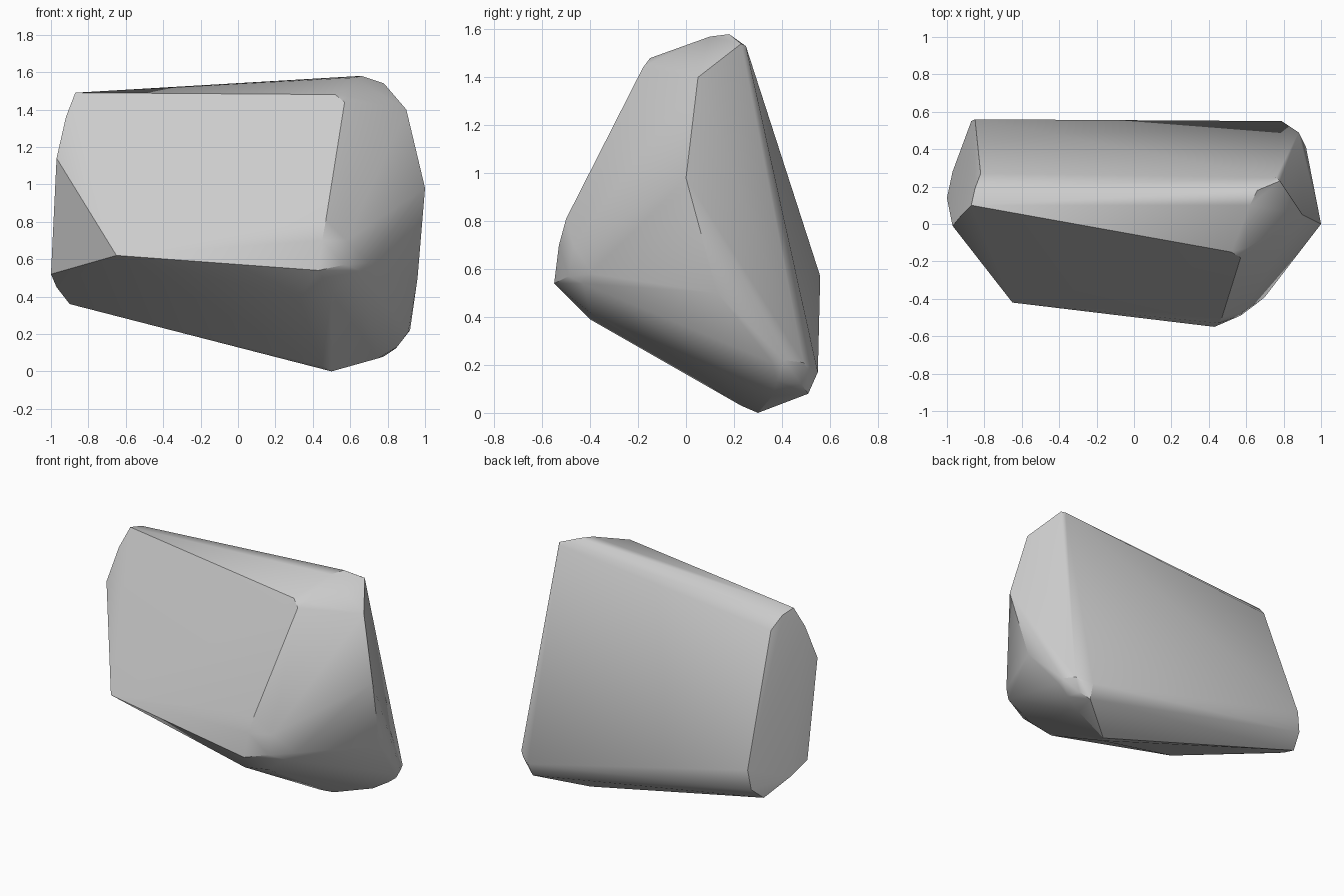
import bpy, bmesh, math

if "Cube" in bpy.data.objects:
    bpy.data.objects.remove(bpy.data.objects["Cube"])

# Corner points of the boulder, grouped by region; the hull skins them
left_end = [(-.87, .10, 1.49), (-.85, .19, 1.47), (-.82, .27, 1.39), (-.92, .05, 1.36),
            (-.97, -.01, 1.14), (-1.0, .14, .52), (-.97, .28, .45), (-.90, .46, .36),
            (-.85, .56, .57), (-.87, .55, .44), (-.65, -.42, .62)]
top_corner = [(.66, .18, 1.58), (.62, .10, 1.57), (.78, .23, 1.54), (.76, .25, 1.53),
              (.90, .05, 1.40), (.52, -.15, 1.48), (.57, -.18, 1.44), (.60, -.13, 1.47),
              (.65, -.13, 1.41)]
front_corner = [(.43, -.55, .54), (.45, -.53, .70), (.47, -.50, .81), (.57, -.49, .57),
                (.58, -.47, .70), (.70, -.39, .58), (.65, -.43, .54), (.33, -.40, .39),
                (.50, -.40, .42)]
right_end = [(1.0, 0, .98), (.96, .13, .50), (.91, .36, .21), (.92, .41, .22),
             (.88, .49, .21), (.85, .51, .18), (.79, .55, .17)]
bottom_corner = [(.50, .30, 0), (.45, .23, .03), (.75, .36, .07), (.85, .38, .13),
                 (.78, .51, .08), (.84, .48, .12)]

bm = bmesh.new()
for p in left_end + top_corner + front_corner + right_end + bottom_corner:
    bm.verts.new(p)
res = bmesh.ops.convex_hull(bm, input=bm.verts[:])
loose = [v for v in bm.verts if not v.link_faces]
bmesh.ops.delete(bm, geom=loose, context='VERTS')
bmesh.ops.recalc_face_normals(bm, faces=bm.faces[:])

mesh = bpy.data.meshes.new("boulder")
bm.to_mesh(mesh)
bm.free()
boulder = bpy.data.objects.new("boulder", mesh)
bpy.context.collection.objects.link(boulder)

# Single stone colour
stone = bpy.data.materials.new("stone grey")
stone.diffuse_color = (.6, .6, .6, 1)
stone.use_nodes = True
stone.node_tree.nodes["Principled BSDF"].inputs["Base Color"].default_value = stone.diffuse_color
mesh.materials.append(stone)

# Soft worn corners, crisp main edges
bpy.context.view_layer.objects.active = boulder
boulder.select_set(True)
bpy.ops.object.shade_smooth_by_angle(angle=math.radians(30))
